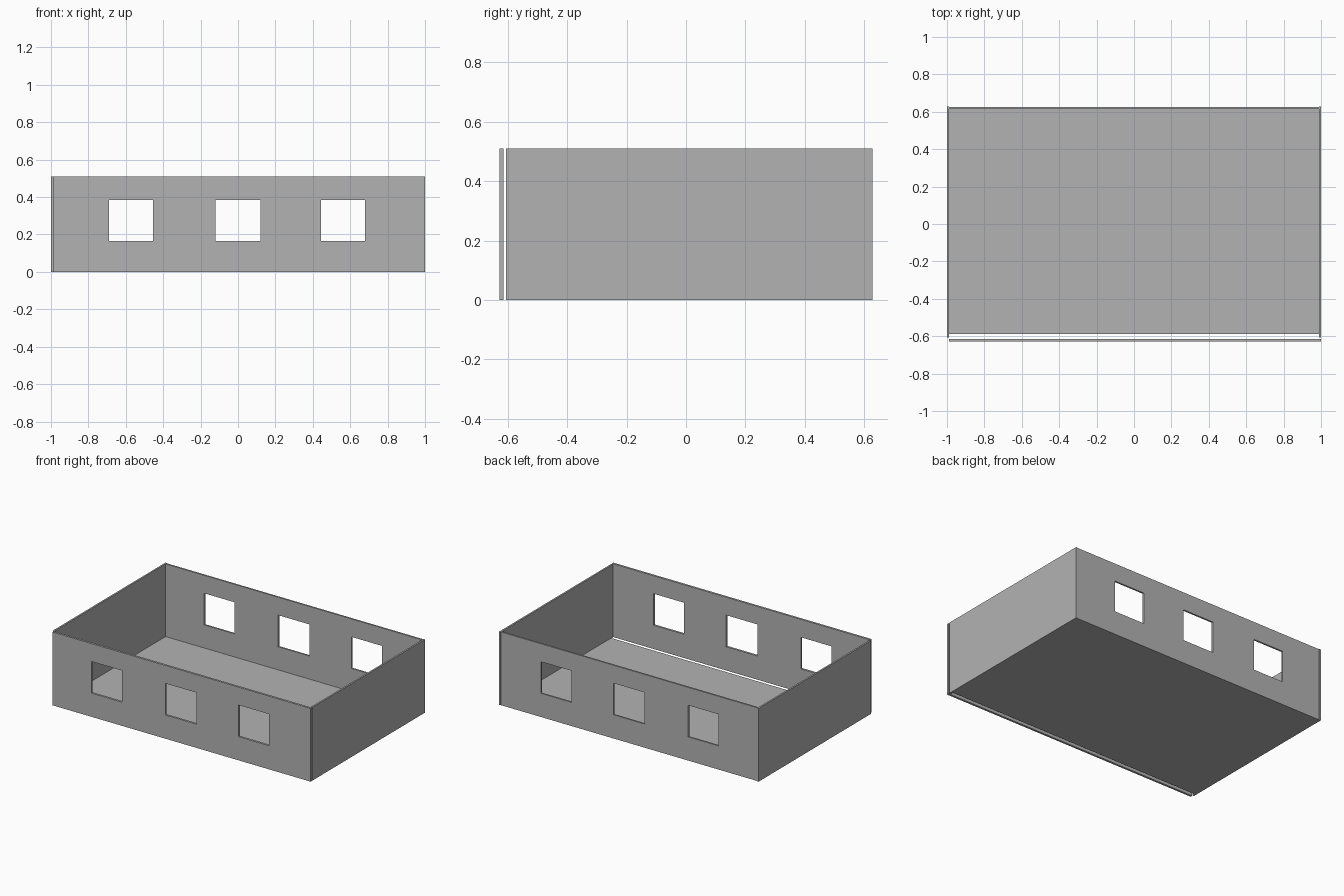
import bpy

if "Cube" in bpy.data.objects:
    bpy.data.objects.remove(bpy.data.objects["Cube"])

grey = bpy.data.materials.new("light grey")
grey.diffuse_color = (0.45, 0.45, 0.45, 1)
grey.use_nodes = True
grey.node_tree.nodes["Principled BSDF"].inputs["Base Color"].default_value = grey.diffuse_color

HEIGHT = 0.51
WINDOWS = [(-0.69, -0.455), (-0.12, 0.12), (0.445, 0.68)]
SILL, LINTEL = 0.165, 0.385


def box(name, x, y, z):
    """Box from (min, max) ranges on each axis."""
    bpy.ops.mesh.primitive_cube_add(
        size=1, location=[(a + b) / 2 for a, b in (x, y, z)])
    ob = bpy.context.object
    ob.name = name
    ob.scale = [b - a for a, b in (x, y, z)]
    bpy.ops.object.transform_apply(location=True, rotation=False, scale=True)
    ob.data.materials.append(grey)
    return ob


def window_wall(name, x, y):
    """Long wall with three window openings cut through it."""
    wall = box(name, x, y, (0, HEIGHT))
    for i, opening in enumerate(WINDOWS):
        cutter = box(f"{name}_window_cutter_{i + 1}", opening,
                     (y[0] - 0.05, y[1] + 0.05), (SILL, LINTEL))
        cutter.hide_render = True
        cutter.hide_set(True)
        cut = wall.modifiers.new("window", 'BOOLEAN')
        cut.operation = 'DIFFERENCE'
        cut.solver = 'EXACT'
        cut.object = cutter
    return wall


# Floor panel
box("floor", (-0.988, 0.988), (-0.588, 0.614), (0, 0.004))

# Long walls: the front one stands slightly apart from the rest
window_wall("front_wall", (-0.99, 1.0), (-0.629, -0.614))
window_wall("back_wall", (-0.988, 0.988), (0.614, 0.626))

# Plain end walls
box("left_wall", (-1.0, -0.988), (-0.607, 0.629), (0, HEIGHT))
box("right_wall", (0.988, 1.0), (-0.607, 0.629), (0, HEIGHT))
